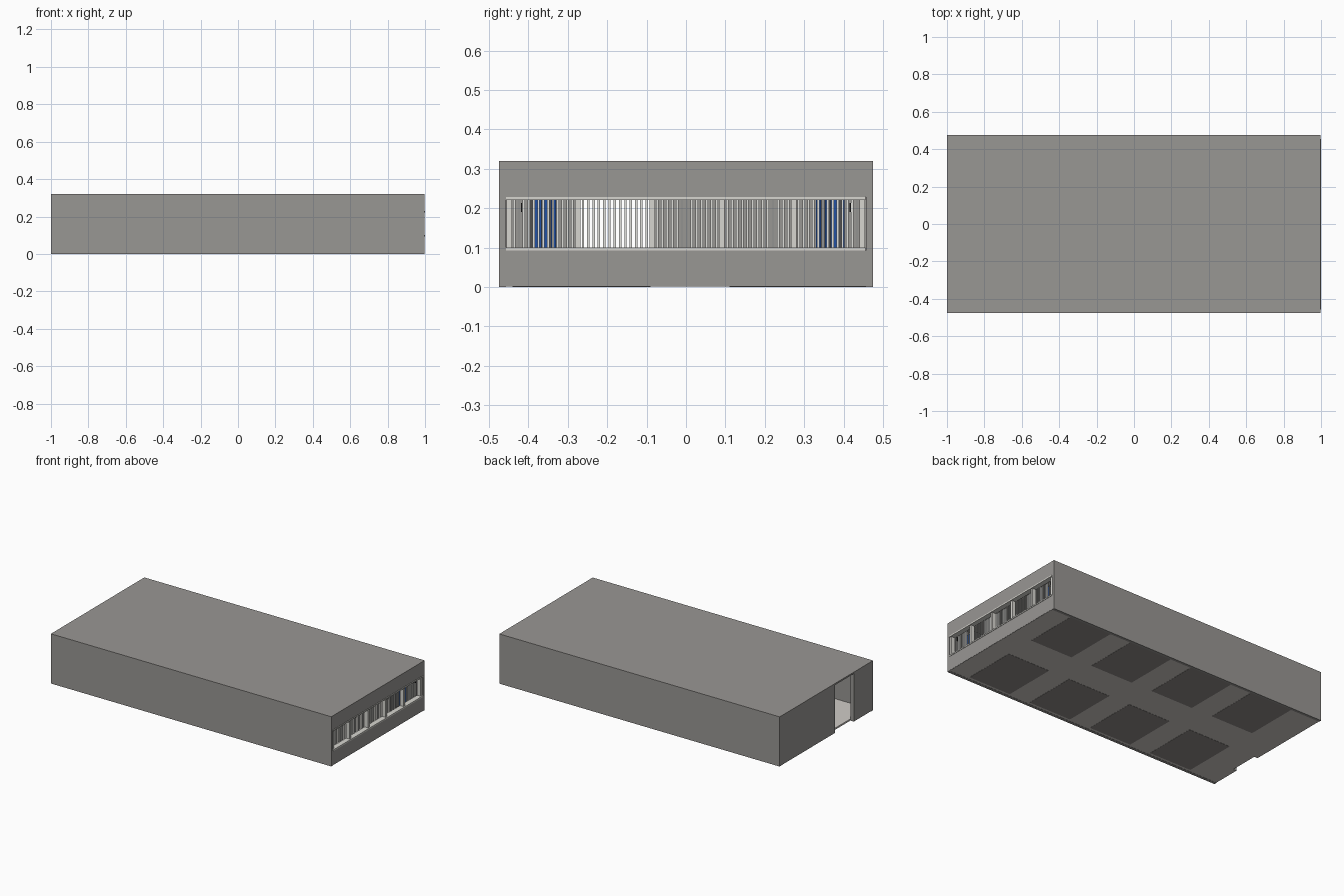
import bpy

if "Cube" in bpy.data.objects:
    bpy.data.objects.remove(bpy.data.objects["Cube"])


def material(name, r, g, b):
    m = bpy.data.materials.new(name)
    m.diffuse_color = (r, g, b, 1)
    m.use_nodes = True
    m.node_tree.nodes["Principled BSDF"].inputs["Base Color"].default_value = m.diffuse_color
    return m


WALL = material("warm grey wall", 0.318, 0.308, 0.295)
FRAME = material("light grey frame", 0.68, 0.67, 0.63)
FLOOR = material("pale floor", 0.63, 0.60, 0.57)
SLAT = material("pale blind", 0.75, 0.75, 0.72)
PANEL = material("mid grey panel", 0.275, 0.26, 0.245)
DARK = material("dark grey", 0.08, 0.08, 0.08)
BLUE = material("deep blue", 0.015, 0.08, 0.36)
BLACK = material("near black", 0.015, 0.015, 0.015)


def boxes(name, mat, spans):
    """One object from boxes given as (x0, x1, y0, y1, z0, z1)."""
    verts, faces = [], []
    for x0, x1, y0, y1, z0, z1 in spans:
        n = len(verts)
        verts += [(x, y, z) for z in (z0, z1)
                  for x, y in ((x0, y0), (x1, y0), (x1, y1), (x0, y1))]
        faces += [(n + 3, n + 2, n + 1, n), (n + 4, n + 5, n + 6, n + 7)]
        for i in range(4):
            j = (i + 1) % 4
            faces.append((n + i, n + j, n + 4 + j, n + 4 + i))
    me = bpy.data.meshes.new(name)
    me.from_pydata(verts, [], faces)
    me.materials.append(mat)
    ob = bpy.data.objects.new(name, me)
    bpy.context.collection.objects.link(ob)
    return ob


X0, X1, Y, H, T = -1.0, 0.997, 0.475, 0.32, 0.025
ROOF = 0.01
WY0, WY1, WZ0, WZ1 = -0.457, 0.455, 0.093, 0.229   # window opening
DY0, DY1 = -0.28, -0.09                            # doorway
TOP = H - ROOF

# shell
boxes("roof", WALL, [(X0, X1, -Y, Y, TOP, H)])
boxes("front_wall", WALL, [(X0, X1, -Y, -Y + 0.018, 0, TOP)])
boxes("back_wall", WALL, [(X0, X1, Y - 0.018, Y, 0, TOP)])
yi = Y - 0.018
boxes("door_wall", WALL, [(X0, X0 + T, -yi, DY0, 0.002, TOP),
                          (X0, X0 + T, DY1, yi, 0.002, TOP)])
boxes("window_wall", WALL, [(X1 - T, X1, -yi, yi, 0.002, WZ0),
                            (X1 - T, X1, -yi, yi, WZ1, TOP)])

# pale floor slab reaching under the end walls, notched at the doorway
boxes("floor", FLOOR, [(X0 + T, X1 - 0.001, -yi, yi, 0.001, 0.012),
                       (X0 + 0.001, X0 + T, -yi, DY0, 0.001, 0.012),
                       (X0 + 0.001, X0 + T, DY1, yi, 0.001, 0.012)])

# eight grey panels under the floor
boxes("underside_panels", PANEL,
      [(x - 0.30, x, y - 0.175, y + 0.175, 0.0, 0.0015)
       for x in (0.86, 0.41, -0.04, -0.49) for y in (-0.265, 0.285)])

# window frame: rails and mullions
fx0, fx1 = X1 - 0.03, 1.0
posts = [-0.449, -0.275, -0.086, 0.091, 0.273, 0.447]
rails = [(fx0, fx1, WY0, WY1, WZ0, WZ0 + 0.008),
         (fx0, fx1, WY0, WY1, WZ1 - 0.008, WZ1)]
mull = [(fx0, X1 - 0.005, p - 0.007, p + 0.007, WZ0 + 0.008, WZ1 - 0.008)
        for p in posts]
boxes("window_frame", FRAME, rails + mull)

# narrow upright blind slats in each bay
slats = []
for a, b in zip(posts, posts[1:]):
    n = 13
    for i in range(n):
        c = a + 0.007 + (b - a - 0.014) * (i + 0.5) / n
        slats.append((X1 - 0.034, X1 - 0.0305, c - 0.003, c + 0.003,
                      WZ0 + 0.008, WZ1 - 0.008))
boxes("blind_slats", SLAT, slats)

# dark lockers with blue front strips in both window corners
dark, blue, black = [], [], []
for s in (-1, 1):
    def side(x0, x1, a, b, z0, z1):
        return (x0, x1, min(s * a, s * b), max(s * a, s * b), z0, z1)
    dark.append(side(0.84, 0.915, 0.33, 0.402, 0.012, 0.235))
    blue += [side(0.915, 0.92, a, b, 0.012, 0.235)
             for a, b in ((0.33, 0.343), (0.352, 0.362), (0.366, 0.386),
                          (0.396, 0.402))]
    black.append(side(0.965, 0.975, 0.415, 0.419, 0.19, 0.213))
boxes("lockers", DARK, dark)
boxes("locker_strips", BLUE, blue)
boxes("corner_switches", BLACK, black)
